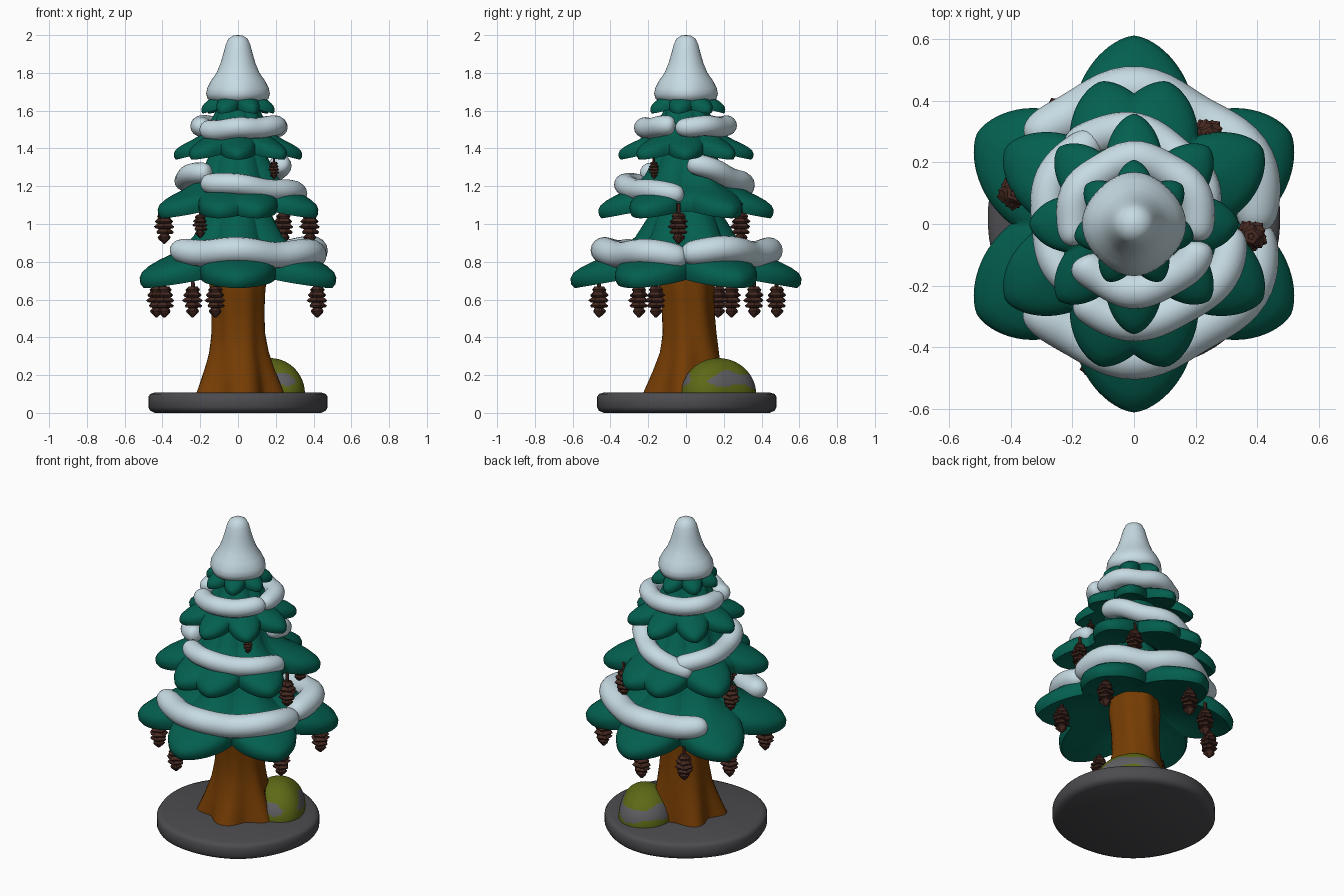
import bpy, bmesh, math
from math import sin, cos, pi, radians
from mathutils import Vector

if "Cube" in bpy.data.objects:
    bpy.data.objects.remove(bpy.data.objects["Cube"])


def material(name, rgb):
    m = bpy.data.materials.new(name)
    m.use_nodes = True
    m.diffuse_color = (*rgb, 1)
    bsdf = next(n for n in m.node_tree.nodes if n.type == 'BSDF_PRINCIPLED')
    bsdf.inputs["Base Color"].default_value = (*rgb, 1)
    bsdf.inputs["Roughness"].default_value = 0.8
    return m


GREEN = material("needle green", (0.001, 0.115, 0.078))
SNOW = material("snow white", (0.57, 0.71, 0.77))
BARK = material("bark brown", (0.18, 0.046, 0.001))
STONE = material("base grey", (0.072, 0.072, 0.08))
CONE = material("pine cone brown", (0.058, 0.021, 0.014))
MOSS = material("moss green", (0.112, 0.14, 0.008))
ROCK = material("rock grey", (0.115, 0.115, 0.125))


def skin(name, rings, mats, angle=50):
    """Bridge a list of closed rings and cap both ends."""
    bm = bmesh.new()
    rows = [[bm.verts.new(p) for p in ring] for ring in rings]
    n = len(rows[0])
    for a, b in zip(rows, rows[1:]):
        for i in range(n):
            j = (i + 1) % n
            bm.faces.new((a[i], a[j], b[j], b[i]))
    bm.faces.new(rows[0])
    bm.faces.new(rows[-1])
    bmesh.ops.recalc_face_normals(bm, faces=bm.faces)
    mesh = bpy.data.meshes.new(name)
    bm.to_mesh(mesh)
    bm.free()
    for m in mats:
        mesh.materials.append(m)
    ob = bpy.data.objects.new(name, mesh)
    bpy.context.collection.objects.link(ob)
    bpy.ops.object.select_all(action='DESELECT')
    ob.select_set(True)
    bpy.context.view_layer.objects.active = ob
    bpy.ops.object.shade_smooth_by_angle(angle=radians(angle))
    return ob


def lathe(name, profile, mats, n, warp, centre=(0, 0), angle=50):
    rings = []
    for r, z in profile:
        ring = []
        for i in range(n):
            a = 2 * pi * i / n
            q = warp(a, r, z)
            ring.append((centre[0] + q * cos(a), centre[1] + q * sin(a), z))
        rings.append(ring)
    return skin(name, rings, mats, angle)


# Round base and flared trunk
lathe("base", [(0.44, 0), (0.465, 0.012), (0.475, 0.03), (0.475, 0.085), (0.465, 0.1), (0.44, 0.108)],
      [STONE], 64, lambda a, r, z: r + 0.004 * sin(5 * a))


def root_flare(a, r, z):
    k = max(0, (0.45 - z) / 0.35) ** 1.5
    bulge = 0.02 * sin(a) * max(0, 1 - abs(z - 0.36) / 0.3)
    return r * (1 + 0.15 * k * cos(5 * a + 0.6) + 0.03 * cos(7 * a + 3 * z)) + bulge


lathe("trunk", [(0.212, 0.09), (0.203, 0.13), (0.18, 0.22), (0.156, 0.32), (0.142, 0.42),
                (0.139, 0.52), (0.142, 0.62), (0.15, 0.7), (0.13, 0.95)], [BARK], 60, root_flare)

# Mossy boulder with a broken band of bare rock
boulder = lathe("boulder", [(0.185 * cos(t * pi / 60), 0.1 + 0.19 * sin(t * pi / 60)) for t in range(30)],
                [MOSS, ROCK], 80, lambda a, r, z: r * (1 - 0.13 * cos(2 * a - 1.2) + 0.03 * cos(3 * a + 2)),
                (0.17, 0.17))
for f in boulder.data.polygons:
    c = f.center
    a = math.atan2(c.y - 0.17, c.x - 0.17)
    band = 0.034 + 0.008 * sin(5 * a) - 0.06 * max(0, cos(a + 0.6)) ** 20
    if abs(c.z - 0.175 - 0.01 * sin(3 * a)) < band:
        f.material_index = 1

# Foliage tiers: flared skirts whose rims are cut into drooping petals
SKIRT = [(0, 1), (0.13, 0.8), (0.27, 0.58), (0.42, 0.45), (0.6, 0.36), (0.75, 0.3), (0.88, 0.235),
         (0.97, 0.17), (1, 0.11), (0.99, 0.04), (0.95, 0), (0.8, 0.04), (0.5, 0.14), (0.15, 0.25), (0, 0.27)]


def tier(name, z0, z1, core, notch, tip, petals, half, squash=0.05, n=180):
    rings = []
    for u, h in SKIRT:
        ring = []
        for i in range(n):
            a = 360 * i / n
            d = min(abs((a - p + 180) % 360 - 180) for p in petals) / half
            lobe = 1 - min(1, d) ** 1.5
            reach = tip * (1 - squash * cos(radians(a)) ** 2)
            r = core + u * (notch + (reach - notch) * lobe - core)
            z = z0 + (h + (1 - lobe) * u * 0.1) * (z1 - z0)
            ring.append((r * cos(radians(a)), r * sin(radians(a)), z))
        rings.append(ring)
    skin(name, rings, [GREEN], 60)


def spaced(count, start):
    return [start + 360 * i / count for i in range(count)]


tier("foliage_bottom", 0.66, 1.13, 0.14, 0.4, 0.612, spaced(6, 30), 30)
tier("foliage_lower", 1.03, 1.42, 0.13, 0.33, 0.475, [31, 77, 103, 149, 211, 257, 283, 329], 26, -0.03)
tier("foliage_upper", 1.34, 1.63, 0.10, 0.24, 0.358, spaced(8, 0), 22.5)
tier("foliage_top", 1.585, 1.8, 0.08, 0.14, 0.208, spaced(7, 90), 25.7)


# Snow garlands: rounded rolls lying on the tiers
def garland(name, a0, a1, r0, r1, z0, z1, thick, wave, steps=48, sides=16):
    def point(t):
        a = radians(a0 + (a1 - a0) * t)
        bump = cos(6 * (a - pi / 2))
        r = r0 + (r1 - r0) * t + wave * bump
        return Vector((r * cos(a), r * sin(a), z0 + (z1 - z0) * t + 0.7 * wave * bump))
    rings = []
    for k in range(steps + 1):
        t = (1 - cos(pi * k / steps)) / 2
        p = point(t)
        along = (point(t + 0.01) - point(t - 0.01)).normalized()
        side = along.cross(Vector((0, 0, 1))).normalized()
        up = side.cross(along)
        w = thick * max(0.02, (1 - abs(2 * t - 1) ** 14) ** 0.5)
        rings.append([p + w * (cos(2 * pi * i / sides) * side + 0.95 * sin(2 * pi * i / sides) * up)
                      for i in range(sides)])
    skin(name, rings, [SNOW], 70)


garland("snow_bottom_front", 217, 361, 0.42, 0.41, 0.86, 0.835, 0.074, 0.015)
garland("snow_bottom_back", -4, 142, 0.415, 0.425, 0.86, 0.84, 0.074, 0.018)
garland("snow_lower_front", 232, 358, 0.31, 0.32, 1.225, 1.155, 0.06, 0.008)
garland("snow_lower_back", 3, 132, 0.22, 0.33, 1.33, 1.15, 0.06, 0.008)
garland("snow_lower_left", 112, 236, 0.31, 0.26, 1.19, 1.28, 0.058, 0.008)
garland("snow_upper_front", 212, 345, 0.205, 0.22, 1.495, 1.52, 0.058, 0.006)
garland("snow_upper_back", -15, 200, 0.215, 0.2, 1.515, 1.52, 0.057, 0.006)

# Snow cap on the tip
lathe("snow_cap", [(0.09, 1.67), (0.13, 1.65), (0.155, 1.66), (0.165, 1.69), (0.16, 1.72), (0.14, 1.76),
                   (0.113, 1.8), (0.093, 1.85), (0.078, 1.9), (0.065, 1.95), (0.05, 1.982), (0.025, 1.997),
                   (0.004, 2.0)], [SNOW], 48,
      lambda a, r, z: r * (1 + 0.03 * cos(4 * a) * max(0, (1.85 - z) * 5)), angle=70)


# Hanging pine cones: stacked, twisted scale layers on a short stem
def pine_cone(x, y, top, size=1.0):
    profile = [(0.01, 0.05), (0.01, 0.0)]
    for i, r in enumerate((0.036, 0.046, 0.05, 0.044, 0.032)):
        z = -0.028 * i
        profile += [(0.65 * r, z - 0.002), (r, z - 0.018), (0.85 * r, z - 0.028)]
    profile.append((0.004, -0.165))
    lathe("pine_cone", [(r * size, top + z * size) for r, z in profile], [CONE], 15,
          lambda a, r, z: r * (1 + 0.16 * cos(5 * a + 60 * (z - top) / size)), (x, y), 25)


for x, y in [(0.42, 0.24), (0.42, -0.16), (-0.39, -0.25), (-0.12, -0.46),
             (-0.02, 0.48), (-0.24, 0.36), (-0.43, 0.17)]:
    pine_cone(x, y, 0.67)
for x, y in [(-0.39, 0.1), (0.38, -0.04), (0.24, 0.29)]:
    pine_cone(x, y, 1.06)
pine_cone(-0.2, -0.17, 1.05, 0.75)
pine_cone(0.19, -0.17, 1.33, 0.55)
